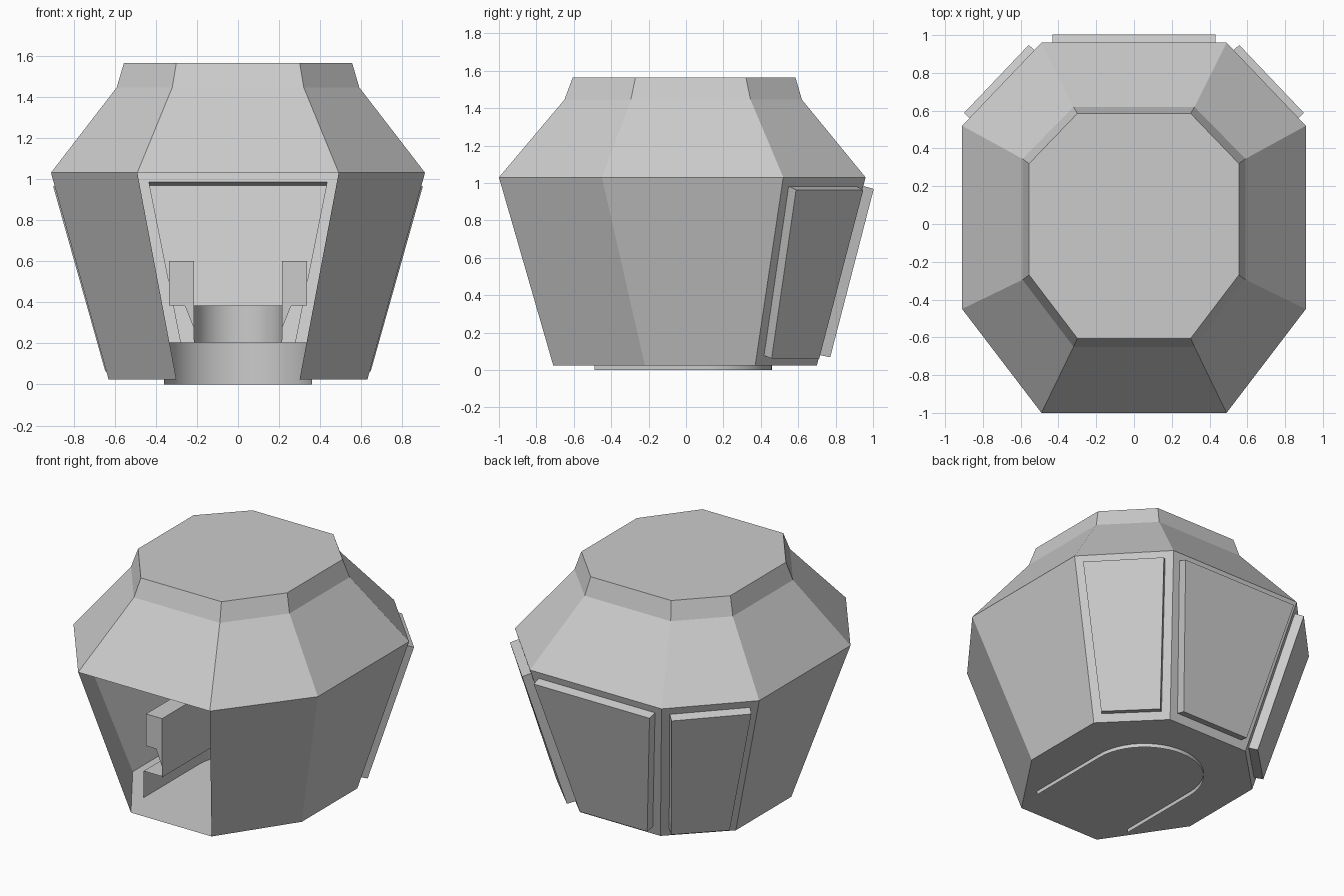
import bpy, bmesh, math
from mathutils import Vector

if "Cube" in bpy.data.objects:
    bpy.data.objects.remove(bpy.data.objects["Cube"])


def finish(name, bm, smooth=False):
    me = bpy.data.meshes.new(name)
    bm.to_mesh(me)
    bm.free()
    ob = bpy.data.objects.new(name, me)
    bpy.context.collection.objects.link(ob)
    if smooth:
        bpy.context.view_layer.objects.active = ob
        ob.select_set(True)
        bpy.ops.object.shade_smooth_by_angle(angle=math.radians(30))
        ob.select_set(False)
    return ob


def bridge(bm, a, b, closed):
    n = len(a)
    return [bm.faces.new((a[i], a[(i + 1) % n], b[(i + 1) % n], b[i]))
            for i in range(n if closed else n - 1)]


# Octagonal shell: (z, front/back half width, side half width, y front, y side front, y side back, y back)
RINGS = [
    (0.025, 0.30, 0.63, -0.71, -0.22, 0.37, 0.70),
    (1.03, 0.49, 0.91, -1.00, -0.45, 0.52, 0.96),
    (1.445, 0.32, 0.59, -0.65, -0.295, 0.345, 0.62),
    (1.565, 0.30, 0.555, -0.605, -0.27, 0.32, 0.585),
]
bm = bmesh.new()
loops = []
for z, w, s, yf, ysf, ysb, yb in RINGS:
    pts = [(-w, yf), (w, yf), (s, ysf), (s, ysb), (w, yb), (-w, yb), (-s, ysb), (-s, ysf)]
    loops.append([bm.verts.new((x, y, z)) for x, y in pts])
walls = [bridge(bm, a, b, True) for a, b in zip(loops, loops[1:])]
bm.faces.new(loops[0])
bm.faces.new(loops[-1])
bmesh.ops.recalc_face_normals(bm, faces=bm.faces)

# Raised panels on the three back faces
panels = [walls[0][i] for i in (3, 4, 5)]
bmesh.ops.inset_individual(bm, faces=panels, thickness=0.074)
bmesh.ops.inset_individual(bm, faces=panels, thickness=0.003, depth=0.058)

# Open doorway at the front
bmesh.ops.delete(bm, geom=[walls[0][0]], context='FACES_ONLY')
finish("pod_shell", bm)

# Stepped U-shaped interior wall: (half width, z), open to the front
FRONT, CENTRE = -0.49, 0.10
bm = bmesh.new()
rows = []
for w, z in [(0.36, 0.0), (0.36, 0.205), (0.215, 0.205), (0.215, 0.385)]:
    path = [(w, FRONT)]
    path += [(w * math.cos(math.pi * i / 24), CENTRE + w * math.sin(math.pi * i / 24)) for i in range(25)]
    path += [(-w, FRONT)]
    rows.append([bm.verts.new((x, y, z)) for x, y in path])
for a, b in zip(rows, rows[1:]):
    bridge(bm, a, b, False)
finish("inner_step_wall", bm, smooth=True)

# Side consoles overhanging the step, mirrored left and right
PROFILE = [(0.215, 0.205), (0.215, 0.60), (0.335, 0.60), (0.335, 0.385), (0.26, 0.385), (0.217, 0.28)]
for side, name in ((-1, "left_console"), (1, "right_console")):
    bm = bmesh.new()
    ends = [[bm.verts.new((side * x, y, z)) for x, z in PROFILE] for y in (-0.50, 0.10)]
    bridge(bm, ends[0], ends[1], True)
    for e in ends:
        bm.faces.new(e)
    bmesh.ops.recalc_face_normals(bm, faces=bm.faces)
    finish(name, bm)
